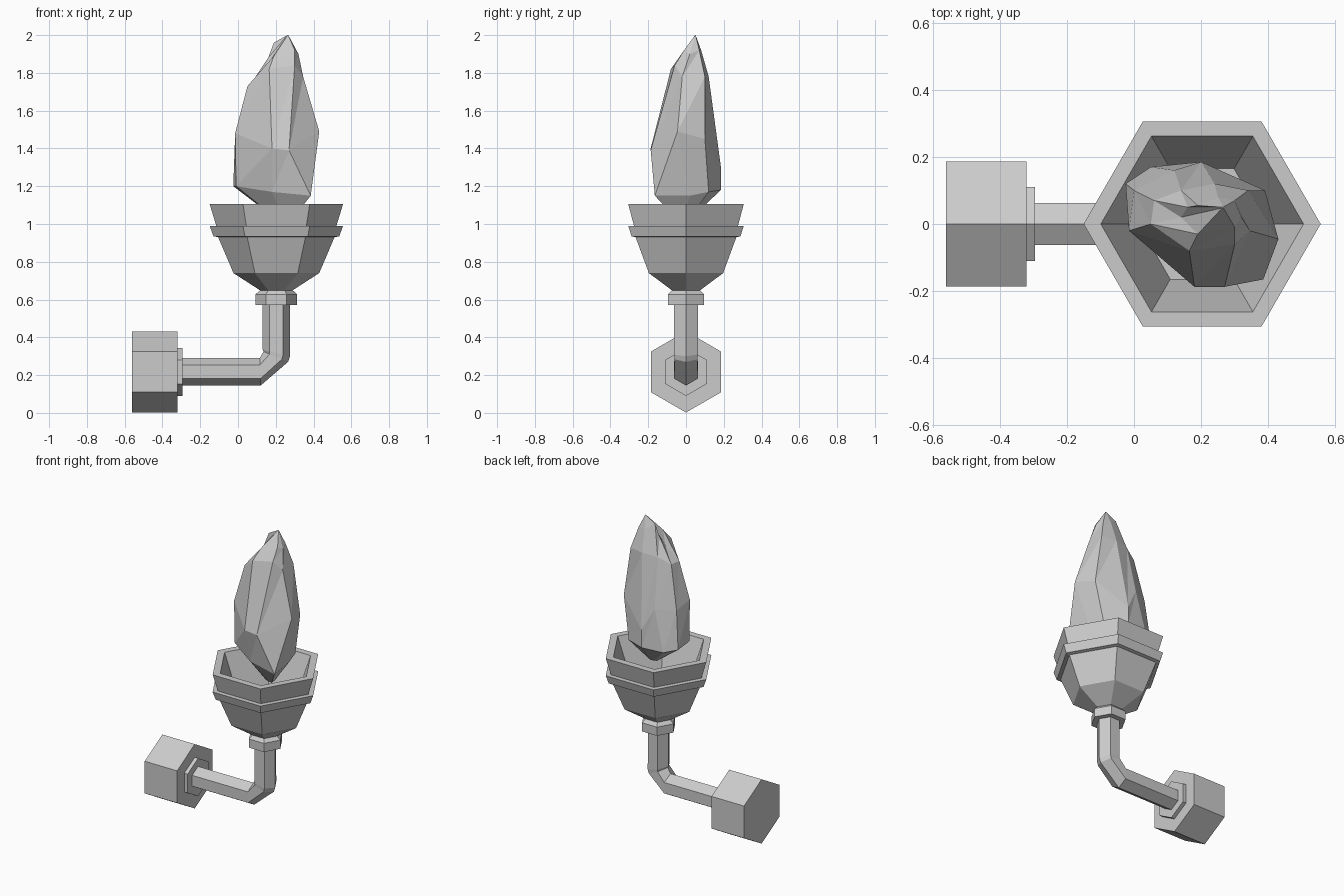
import bpy
from math import cos, sin, pi
from mathutils import Vector

if "Cube" in bpy.data.objects:
    bpy.data.objects.remove(bpy.data.objects["Cube"])

CX = 0.203      # torch axis
ZP = 0.217      # wall pipe height


def make(name, verts, faces):
    me = bpy.data.meshes.new(name)
    me.from_pydata([tuple(v) for v in verts], [], faces)
    me.update()
    ob = bpy.data.objects.new(name, me)
    bpy.context.collection.objects.link(ob)
    return ob


def loft(name, rings, tri=False):
    """Skin a list of equal-length rings and cap both ends."""
    n = len(rings[0])
    faces = [tuple(range(n))[::-1]]
    for k in range(len(rings) - 1):
        for i in range(n):
            j = (i + 1) % n
            a, b, c, d = k*n + i, k*n + j, k*n + n + j, k*n + n + i
            faces += [(a, b, c), (a, c, d)] if tri else [(a, b, c, d)]
    faces.append(tuple(range((len(rings) - 1) * n, len(rings) * n)))
    return make(name, [p for r in rings for p in r], faces)


def hex_ring(centre, u, v, r):
    """Hexagon with a corner along u."""
    u, v = Vector(u).normalized(), Vector(v).normalized()
    return [Vector(centre) + r * (cos(i*pi/3) * u + sin(i*pi/3) * v) for i in range(6)]


def hex_x(name, x0, x1, r):
    return loft(name, [hex_ring((x, 0, ZP), (0, 0, -1), (0, 1, 0), r) for x in (x1, x0)][::-1])


def hex_z(name, profile):
    return loft(name, [hex_ring((CX, 0, z), (1, 0, 0), (0, 1, 0), r) for r, z in profile])


# wall mount and its collar
hex_x("wall_mount", -0.56, -0.32, 0.215)
hex_x("mount_collar", -0.325, -0.295, 0.127)

# bent arm: each ring given by its outer and inner corner in the xz plane
arm = []
for ox, oz, ix, iz in [(-0.31, 0.145, -0.31, 0.29), (0.12, 0.145, 0.115, 0.29),
                       (0.265, 0.27, 0.135, 0.325), (0.275, 0.30, 0.131, 0.335),
                       (0.275, 0.59, 0.131, 0.59)]:
    o, i = Vector((ox, 0, oz)), Vector((ix, 0, iz))
    ring = hex_ring((o + i) / 2, o - i, (0, 1, 0), (o - i).length / 2)
    for p in ring:
        p.y = max(-0.063, min(0.063, p.y))
    arm.append(ring)
loft("bent_arm", arm)

# collar under the bowl
hex_z("bowl_collar", [(0.11, 0.57), (0.11, 0.628), (0.08, 0.655)])

# bowl: outside profile, rim, then down the inside
hex_z("bowl", [(0.08, 0.645), (0.227, 0.74), (0.308, 0.93), (0.333, 0.935),
               (0.353, 0.99), (0.318, 0.99), (0.353, 1.105), (0.302, 1.105),
               (0.19, 0.80)])

# faceted flame: irregular rings from foot to crown
ring_a = [(-.01, -.02, 1.2), (.18, -.13, 1.17), (.385, -.165, 1.15), (.36, .02, 1.15),
          (.34, .12, 1.17), (.2, .185, 1.18), (.05, .17, 1.18), (-.025, .12, 1.2)]
ring_b = [(-.015, -.02, 1.48), (.18, -.187, 1.4), (.27, -.187, 1.39), (.43, -.045, 1.49),
          (.39, .1, 1.45), (.2, .185, 1.3), (.12, .16, 1.45), (0, .1, 1.45)]
ring_c = [(.05, 0, 1.73), (.165, -.08, 1.82), (.3, -.06, 1.84), (.345, -.02, 1.78),
          (.34, .1, 1.78), (.24, .12, 1.78), (.14, .1, 1.77), (.06, .07, 1.73)]
ring_d = [(.14, .02, 1.82), (.19, -.03, 1.89), (.3, -.01, 1.92), (.32, .02, 1.9),
          (.3, .07, 1.92), (.25, .08, 1.92), (.19, .055, 1.96), (.16, .05, 1.88)]
foot, tip = Vector((0.26, -0.02, 1.02)), Vector((0.265, 0.05, 2.0))
ring_0 = [foot + 0.12 * (Vector(p) - foot) * Vector((1, 1, 0)).length for p in ring_a]
for p in ring_0:
    p.z = foot.z
ring_t = [tip + 0.03 * (Vector(p) - tip) for p in ring_d]
for p in ring_t:
    p.z = tip.z
loft("flame", [ring_0, ring_a, ring_b, ring_c, ring_d, ring_t], tri=True)
